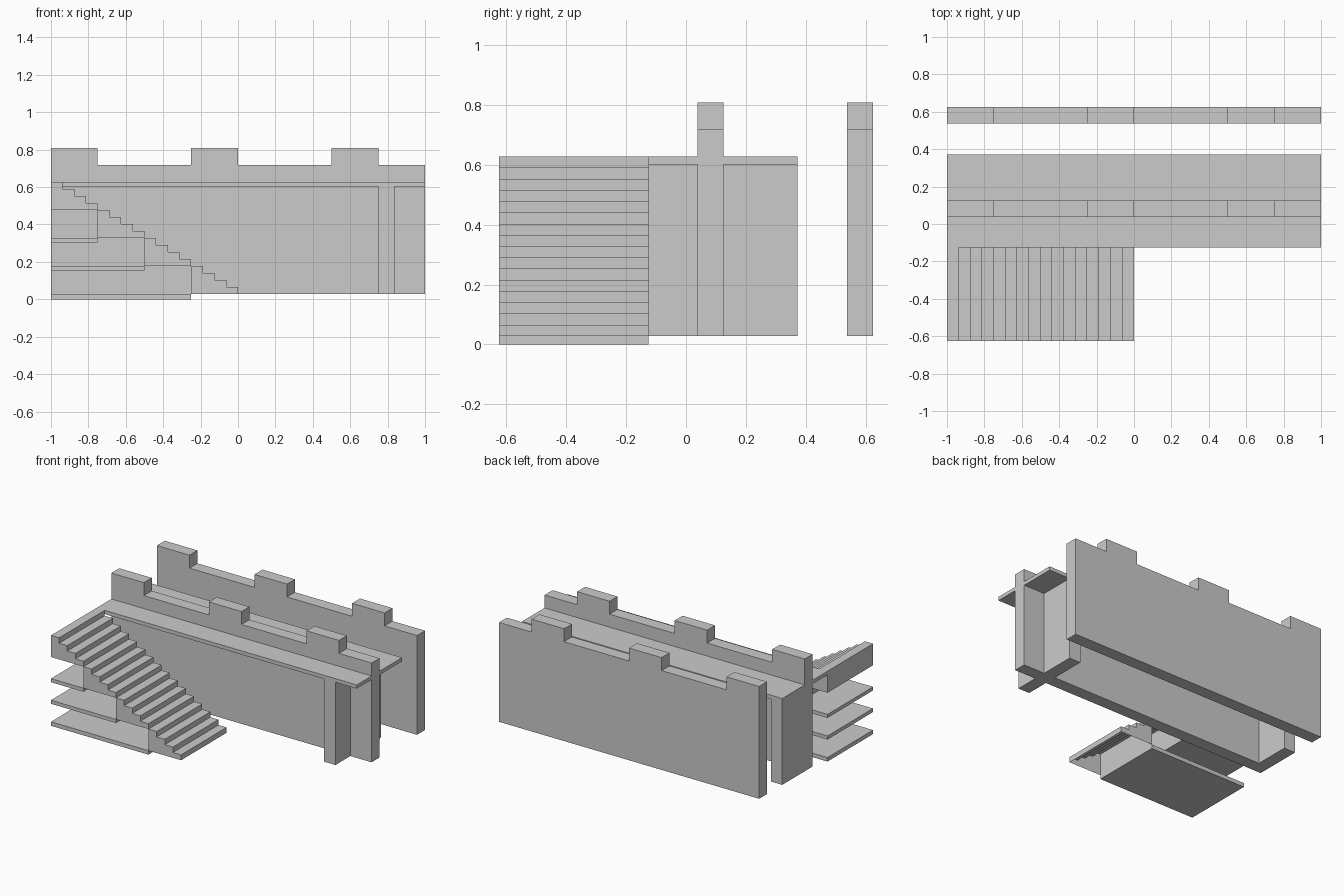
import bpy

if "Cube" in bpy.data.objects:
    bpy.data.objects.remove(bpy.data.objects["Cube"])


def new_object(name, verts, faces):
    mesh = bpy.data.meshes.new(name)
    mesh.from_pydata(verts, [], faces)
    mesh.update()
    ob = bpy.data.objects.new(name, mesh)
    bpy.context.collection.objects.link(ob)
    return ob


def extrude_profile(name, profile, y0, y1, skip=()):
    """Extrude a counter-clockwise (x, z) outline along y; skip lists open edges."""
    n = len(profile)
    verts = [(x, y, z) for y in (y0, y1) for x, z in profile]
    faces = [tuple(range(n)), tuple(reversed(range(n, 2 * n)))]
    for i in range(n):
        if i not in skip:
            j = (i + 1) % n
            faces.append((j, i, i + n, j + n))
    return new_object(name, verts, faces)


def box(name, x0, x1, y0, y1, z0, z1):
    return extrude_profile(name, [(x0, z0), (x1, z0), (x1, z1), (x0, z1)], y0, y1)


GROUND, DECK, WALL, MERLON = 0.028, 0.628, 0.718, 0.808
SLAB = 0.026
THICK = 0.087

# Two crenellated walls sharing one outline
outline = [(-1, GROUND), (1, GROUND), (1, WALL)]
for a, b in ((0.5, 0.75), (-0.25, 0.0)):
    outline += [(b, WALL), (b, MERLON), (a, MERLON), (a, WALL)]
outline += [(-0.75, WALL), (-0.75, MERLON), (-1, MERLON)]
for name, y in (("inner_wall", 0.038), ("outer_wall", 0.538)):
    extrude_profile(name, outline, y, y + THICK)

# Walkway and its cross supports
box("walkway", -1, 1, -0.125, 0.372, DECK - SLAB, DECK)
box("right_support_front", 0.75, 0.75 + THICK, -0.125, 0.038, GROUND, DECK - SLAB)
box("right_support_back", 0.75, 0.75 + THICK, 0.038 + THICK, 0.372, GROUND, DECK - SLAB)
box("left_support", -1, -1 + THICK, 0.038 + THICK, 0.372, GROUND, DECK - SLAB)

# Four short flights of four steps, hollow underneath, with landing floors
RUN, RISE = 0.0625, 0.0375
for k in range(4):
    x0, x1 = -0.25 * (k + 1), -0.25 * k
    base = GROUND + 0.15 * k
    steps = [(x0, base), (x1, base)]
    for s in range(4):
        top = base + RISE * (s + 1)
        steps += [(x1 - RUN * s, top), (x1 - RUN * (s + 1), top)]
    extrude_profile(f"stair_flight_{k + 1}", steps, -0.625, -0.125, skip=(0,))
    if k < 3:
        box(f"stair_floor_{k + 1}", -1, x0, -0.625, -0.125, base - GROUND + (0.003 if k else 0), base)
